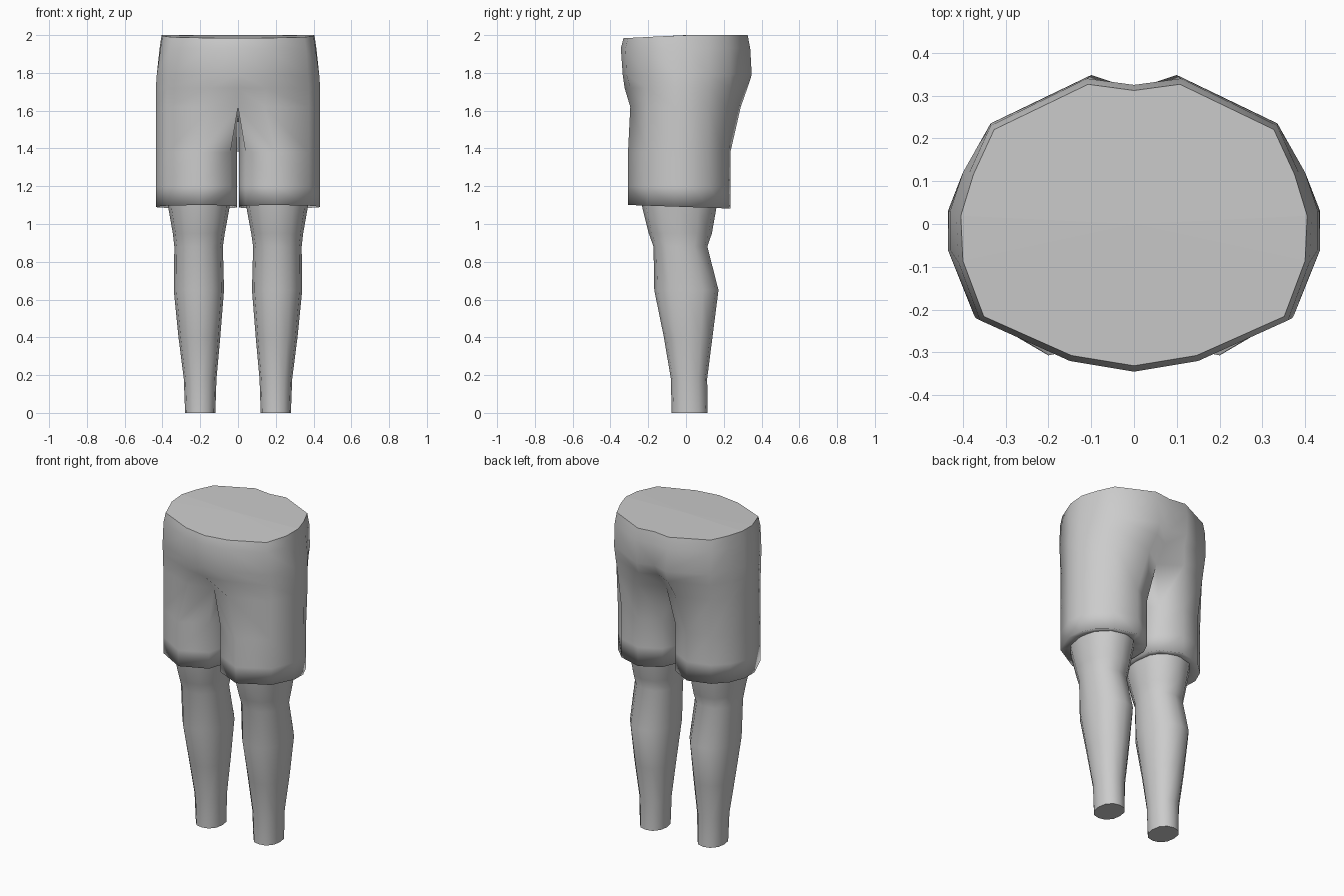
import bpy, bmesh, math

if "Cube" in bpy.data.objects:
    bpy.data.objects.remove(bpy.data.objects["Cube"])

grey = bpy.data.materials.new("plain grey")
grey.diffuse_color = (0.6, 0.6, 0.6, 1)
grey.use_nodes = True
grey.node_tree.nodes["Principled BSDF"].inputs["Base Color"].default_value = grey.diffuse_color


def finish(name, bm):
    bmesh.ops.recalc_face_normals(bm, faces=bm.faces)
    me = bpy.data.meshes.new(name)
    bm.to_mesh(me)
    bm.free()
    ob = bpy.data.objects.new(name, me)
    bpy.context.collection.objects.link(ob)
    me.materials.append(grey)
    mirror = ob.modifiers.new("mirror", 'MIRROR')
    mirror.use_clip = True
    mirror.merge_threshold = 0.001
    return ob


def skin(bm, a, b, closed):
    n = min(len(a), len(b))
    for i in range(n if closed else n - 1):
        j = (i + 1) % n
        f = bm.faces.new((a[i], a[j], b[j], b[i]))
        f.smooth = True


# Shorts, right half: hip outlines run from front centre round the side to back centre
hips = [
    (1.93, [(0, -.345), (.15, -.32), (.36, -.225), (.41, -.09), (.415, .02), (.385, .12), (.335, .23), (.11, .34), (0, .325)]),
    (1.79, [(0, -.335), (.15, -.315), (.37, -.22), (.43, -.06), (.43, .03), (.40, .12), (.335, .235), (.1, .348), (0, .315)]),
    (1.72, [(0, -.325), (.15, -.295), (.375, -.21), (.435, -.06), (.433, .03), (.40, .12), (.325, .235), (.1, .325), (0, .28)]),
]
# Leg tubes add three inner points to close the loop
crotch = [(0, -.24), (.14, -.295), (.375, -.205), (.435, -.06), (.435, .03), (.40, .12), (.325, .215), (.13, .29), (0, .2),
          (0, .1), (0, 0), (0, -.1)]
thigh = [(.04, -.23), (.2, -.307), (.375, -.205), (.435, -.06), (.432, .03), (.39, .12), (.31, .195), (.17, .235), (.045, .17),
         (.01, .1), (.004, 0), (.006, -.1)]

bm = bmesh.new()
top = [(x * .975, y * .96) for x, y in hips[0][1]]
rings = [[bm.verts.new((x, y, 2 + min(y, 0) * .05)) for x, y in top]]
rings += [[bm.verts.new((x, y, z)) for x, y in pts] for z, pts in hips]
rings.append([bm.verts.new((x, y, 1.62)) for x, y in crotch])
for z in (1.38, 1.2, 1.09):
    rings.append([bm.verts.new((x, y, z - (.035 * y if z < 1.1 else 0))) for x, y in thigh])
# hem turned inward to meet the leg
rings.append([bm.verts.new((.21 + (x - .21) * .65, -.03 + (y + .03) * .65, 1.11)) for x, y in thigh])
for a, b in zip(rings, rings[1:]):
    skin(bm, a, b, len(a) == 12)
# flat waist cap
centre = bm.verts.new((0, 0, 2))
for a, b in zip(rings[0], rings[0][1:]):
    bm.faces.new((centre, a, b))
finish("shorts", bm)

# Lower leg: z, inner x, outer x, front y, back y
sections = [(1.14, .04, .375, -.24, .17), (1.08, .046, .368, -.23, .16), (.95, .07, .345, -.197, .137),
            (.88, .08, .337, -.172, .113), (.65, .074, .34, -.168, .172), (.40, .094, .315, -.117, .14),
            (.18, .114, .287, -.08, .112), (0, .12, .28, -.076, .115)]
bm = bmesh.new()
legs = []
for z, x0, x1, y0, y1 in sections:
    loop = []
    for k in range(12):
        t = k * math.tau / 12
        c, s = math.cos(t), math.sin(t)
        r = 1 / (abs(c) ** 2.3 + abs(s) ** 2.3) ** (1 / 2.3)
        loop.append(bm.verts.new(((x0 + x1) / 2 + (x1 - x0) / 2 * c * r,
                                  (y0 + y1) / 2 + (y1 - y0) / 2 * s * r, z)))
    legs.append(loop)
for a, b in zip(legs, legs[1:]):
    skin(bm, a, b, True)
# flat ends
bm.faces.new(legs[0])
bm.faces.new(legs[-1])
finish("lower_leg", bm)
